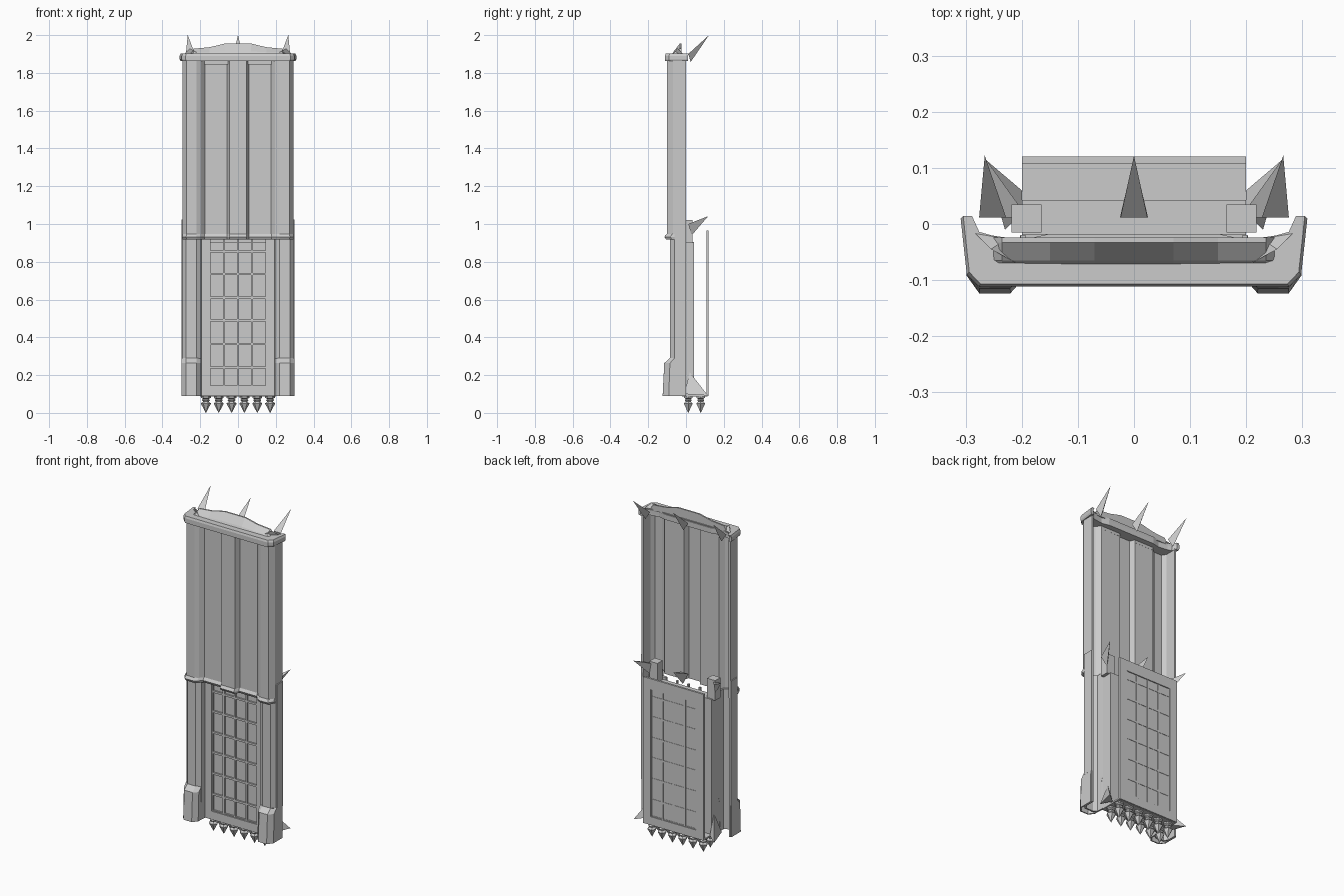
import bpy, bmesh, math
from mathutils import Vector

if "Cube" in bpy.data.objects:
    bpy.data.objects.remove(bpy.data.objects["Cube"])


def make(name, verts, faces, thick=0):
    me = bpy.data.meshes.new(name)
    me.from_pydata([tuple(v) for v in verts], [], faces)
    bm = bmesh.new()
    bm.from_mesh(me)
    bmesh.ops.recalc_face_normals(bm, faces=bm.faces)
    bm.to_mesh(me)
    bm.free()
    ob = bpy.data.objects.new(name, me)
    bpy.context.collection.objects.link(ob)
    if thick:
        mod = ob.modifiers.new("thickness", 'SOLIDIFY')
        mod.thickness = thick
        mod.offset = 0
    return ob


def loft(name, rings, thick=0, closed=False):
    """Join rings of 3D points; closed rings get end caps."""
    n = len(rings[0])
    verts = [p for r in rings for p in r]
    faces = []
    for k in range(len(rings) - 1):
        for i in range(n if closed else n - 1):
            j = (i + 1) % n
            faces.append((k*n + i, k*n + j, k*n + n + j, k*n + n + i))
    if closed:
        faces += [tuple(range(n))[::-1], tuple(range(n*len(rings) - n, n*len(rings)))]
    return make(name, verts, faces, thick)


def at(pts, z, s=1, dy=0):
    return [(x*s, y + dy, z) for x, y in pts]


def both(pts):
    return pts + [(-x, y) for x, y in reversed(pts)]


def boxes(name, items):
    """One object from (x0, x1, y0, y1, z0, z1) boxes."""
    verts, faces = [], []
    for x0, x1, y0, y1, z0, z1 in items:
        b = len(verts)
        verts += [(x, y, z) for z in (z0, z1) for x, y in ((x0, y0), (x1, y0), (x1, y1), (x0, y1))]
        faces += [tuple(b + i for i in f) for f in
                  ((3, 2, 1, 0), (4, 5, 6, 7), (0, 1, 5, 4), (1, 2, 6, 5), (2, 3, 7, 6), (3, 0, 4, 7))]
    return make(name, verts, faces)


def spike(name, base, tip):
    return make(name, base + [tip], [(0, 1, 2), (0, 1, 3), (1, 2, 3), (2, 0, 3)])


# Upper fluted wall, open at the back
upper = both([(.288, 0), (.288, -.068), (.27, -.095), (.22, -.095), (.2, -.085),
              (.178, -.06), (.055, -.06), (.043, -.088)])
loft("upper_wall", [at(upper, .92), at(upper, 1.87)], .01)
loft("upper_wall_bottom_lip", [at(upper, .92, 1, -.006), at(upper, .932, 1.01, -.014),
                               at(upper, .945, 1, -.004)], .01)
boxes("recess_headers", [(s*.115 - .062, s*.115 + .062, -.075, -.055, 1.845, 1.87) for s in (-1, 1)])

# Cap plate with bevelled rim
cap = both([(.293, .01), (.28, -.018), (.255, -.025), (.2, -.032), (.155, -.022)][::-1] +
           [(.306, .01), (.297, -.09), (.277, -.11)])
right = [(.155, -.022), (.2, -.032), (.255, -.025), (.28, -.018), (.293, .01),
         (.309, .01), (.298, -.09), (.277, -.111)]
cap = both(right)
loft("top_cap", [at(cap, 1.862, .985), at(cap, 1.872), at(cap, 1.89), at(cap, 1.902, .985, .004)], closed=True)

# Crest on the cap: sloping front, upright back
prof = [(-.25, 1.905), (-.235, 1.928), (-.15, 1.936), (-.07, 1.955),
        (.07, 1.955), (.15, 1.936), (.235, 1.928), (.25, 1.905)]
loft("cap_crest", [[(x, -.075, 1.895), (x, -.065, 1.9 + (z - 1.9)*.25), (x, -.033, z),
                    (x, -.024, z), (x, -.024, 1.895)] for x, z in prof], closed=True)
for s in (-1, 1):
    make("cap_corner_wedge", [(s*.205, -.072, 1.9), (s*.285, -.015, 1.9), (s*.225, -.025, 1.9),
                              (s*.255, -.045, 1.93)],
         [(0, 1, 2), (0, 1, 3), (1, 2, 3), (2, 0, 3)])

# Lower pilasters and flared feet
for s in (-1, 1):
    pil = [(s*x, y) for x, y in [(.197, -.02), (.2, -.065), (.222, -.08), (.272, -.08), (.29, -.058), (.29, 0)]]
    loft("lower_pilaster", [at(pil, .09), at(pil, .93)], .01)
    foot = [(s*x, y) for x, y in [(.199, -.03), (.2, -.095), (.222, -.12), (.274, -.12), (.295, -.09), (.295, -.005)]]
    mid = [(x, y*.93) for x, y in foot]
    top = [(x, y*.69) for x, y in foot]
    loft("pilaster_foot", [at(foot, .09), at(mid, .262), at(top, .288)], .008)
    x0, x1 = sorted((s*.287, s*.299))
    boxes("side_plate", [(x0, x1, -.06, .0, .28, 1.025)])
    x0, x1 = sorted((s*.165, s*.218))
    boxes("spike_bracket", [(x0, x1, -.015, .035, .9, 1.02)])


def lattice(name, y0, y1, z0, z1, zs):
    items = [(x - .005, x + .005, y0, y1, z0, z1) for x in (-.15, -.075, 0, .075, .15)]
    items += [(-.15, .15, y0 + .001, y1 - .001, z - .006, z + .006) for z in zs]
    return boxes(name, items)


# Lower box with front grid, floor and separate back panel
rows = [.14, .24, .365, .49, .61, .735, .855]
boxes("lower_box", [(-.2, .2, -.02, .043, .09, .905)])
boxes("front_frame", [(-.2, -.15, -.034, -.018, .09, .92), (.15, .2, -.034, -.018, .09, .92),
                      (-.15, .15, -.034, -.018, .09, .14)])
lattice("front_grid", -.03, -.018, .13, .92, rows)
boxes("floor_plate", [(-.2, .2, -.02, .115, .088, .097)])
boxes("back_panel", [(-.2, .2, .108, .114, .09, .965)])
boxes("back_frame", [(-.2, -.15, .113, .12, .09, .965), (.15, .2, .113, .12, .09, .965),
                     (-.15, .15, .113, .12, .09, .14), (-.15, .15, .113, .12, .9, .965)])
lattice("back_grid", .112, .117, .13, .91, rows)

# Two rows of hanging hexagonal spear tips
tip = [(.026, .092), (.026, .08), (.015, .074), (.022, .068), (.015, .06), (.027, .05), (.0005, 0)]
for y in (.012, .078):
    for k in range(6):
        cx = (k - 2.5)*.068
        loft("hanging_tip", [[(cx + r*math.cos(a*math.pi/3), y + r*math.sin(a*math.pi/3), z)
                              for a in range(6)] for r, z in tip], closed=True)

# Back spikes at top, middle and bottom
for s in (-1, 0, 1):
    x = s*.252
    spike("top_spike", [(x - .024, .012, 1.9), (x + .024, .012, 1.9), (x, .025, 1.858)], (s*.266, .122, 2.0))
    x = s*.215
    spike("middle_spike", [(x - .025, .012, 1.0), (x + .025, .012, 1.0), (x, .03, .94)], (s*.266, .118, 1.042))
    if s:
        spike("bottom_spike", [(s*.2, .02, .215), (s*.2, .06, .1), (s*.23, -.01, .1)], (s*.266, .116, .092))
